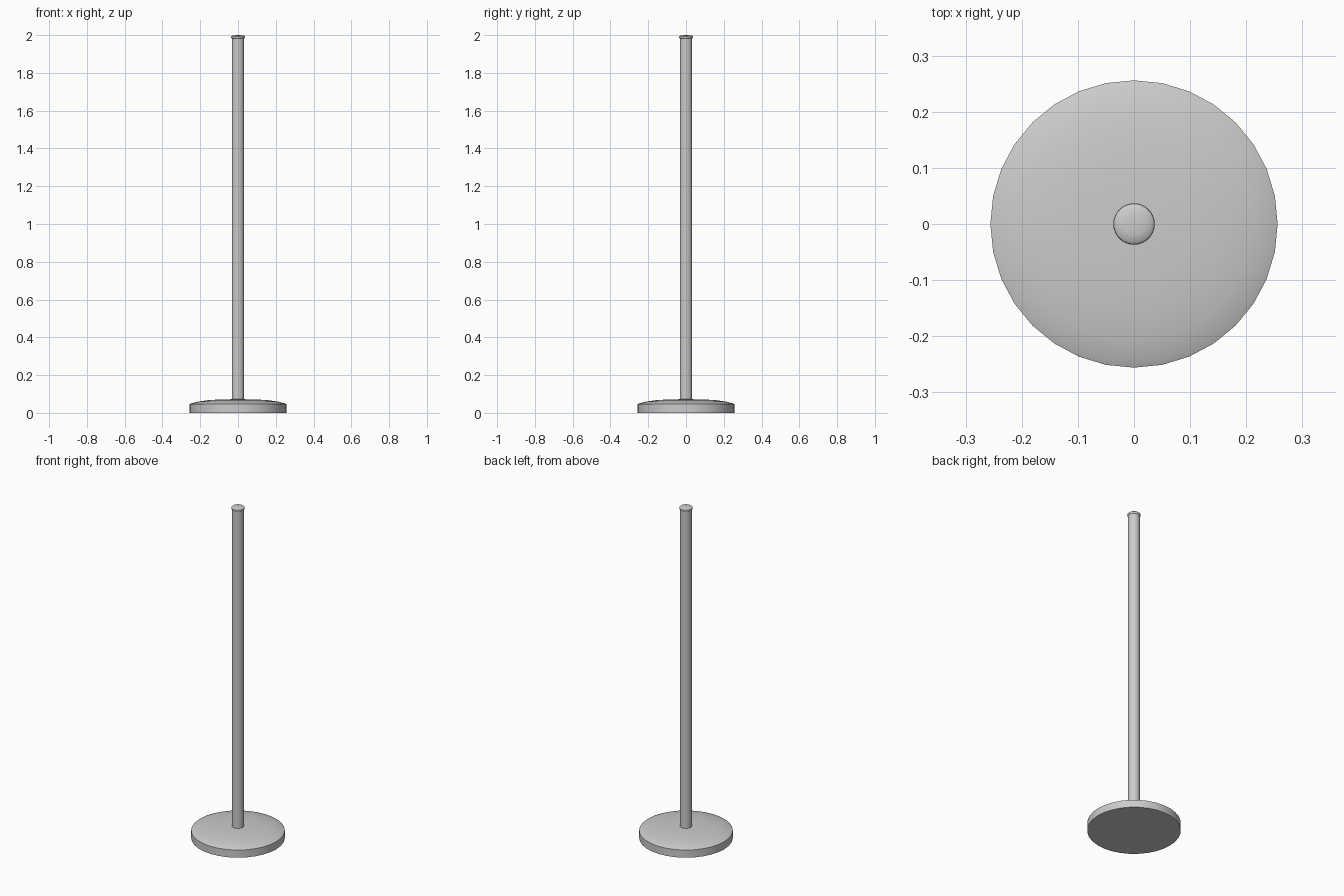
import bpy, bmesh, math

if "Cube" in bpy.data.objects:
    bpy.data.objects.remove(bpy.data.objects["Cube"])

SIDES = 32

def lathe(name, profile):
    """Revolve (radius, height) points around z; radius 0 becomes a pole."""
    bm = bmesh.new()
    rings = []
    for r, z in profile:
        if r == 0:
            rings.append([bm.verts.new((0, 0, z))] * SIDES)
        else:
            rings.append([bm.verts.new((r * math.cos(2 * math.pi * i / SIDES),
                                        r * math.sin(2 * math.pi * i / SIDES), z))
                          for i in range(SIDES)])
    for a, b in zip(rings, rings[1:]):
        for i in range(SIDES):
            j = (i + 1) % SIDES
            bm.faces.new(list(dict.fromkeys((a[i], a[j], b[j], b[i]))))
    bmesh.ops.recalc_face_normals(bm, faces=bm.faces)
    mesh = bpy.data.meshes.new(name)
    bm.to_mesh(mesh)
    bm.free()
    obj = bpy.data.objects.new(name, mesh)
    bpy.context.collection.objects.link(obj)
    bpy.context.view_layer.objects.active = obj
    obj.select_set(True)
    bpy.ops.object.shade_smooth_by_angle(angle=math.radians(35))
    obj.select_set(False)
    return obj

# Weighted round base with a shallow domed top
lathe("base", [(0, 0), (0.256, 0), (0.256, 0.046), (0.245, 0.051), (0.21, 0.060),
               (0.16, 0.067), (0.10, 0.071), (0, 0.073)])

# Straight upright post
lathe("post", [(0, 0.065), (0.033, 0.065), (0.033, 1.988), (0, 1.988)])

# Slightly wider rounded cap
lathe("cap", [(0, 1.982), (0.033, 1.982), (0.036, 1.985), (0.037, 1.989),
              (0.036, 1.993), (0.031, 1.997), (0.018, 1.999), (0, 2.0)])
